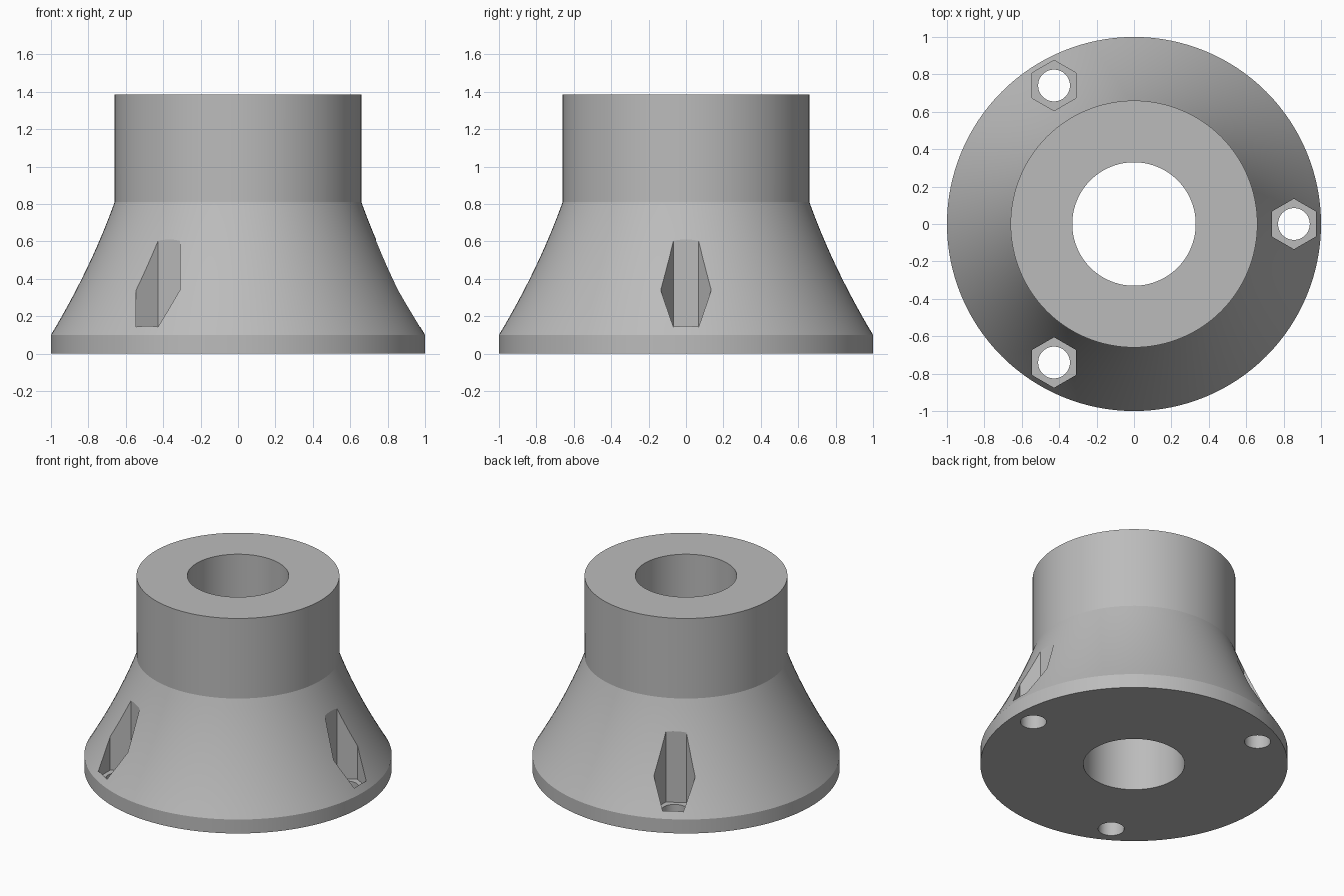
import bpy, bmesh, math
from mathutils import Vector

SEGMENTS = 128
FLANGE, SHOULDER, TOP = 0.10, 0.81, 1.385
BORE, NECK = 0.33, 0.66

cube = bpy.data.objects.get("Cube")
if cube:
    bpy.data.objects.remove(cube, do_unlink=True)

grey = bpy.data.materials.new("plain grey")
grey.use_nodes = True
colour = (0.5, 0.5, 0.5, 1)
grey.diffuse_color = colour
grey.node_tree.nodes["Principled BSDF"].inputs["Base Color"].default_value = colour


def add_object(name, bm):
    mesh = bpy.data.meshes.new(name)
    bmesh.ops.recalc_face_normals(bm, faces=bm.faces)
    bm.to_mesh(mesh)
    bm.free()
    mesh.materials.append(grey)
    obj = bpy.data.objects.new(name, mesh)
    bpy.context.collection.objects.link(obj)
    return obj


def lathe(name, profile):
    """Revolve a closed (radius, height) outline about z."""
    bm = bmesh.new()
    verts = [bm.verts.new((r, 0, z)) for r, z in profile]
    edges = [bm.edges.new((a, b)) for a, b in zip(verts, verts[1:] + verts[:1])]
    bmesh.ops.spin(bm, geom=verts + edges, cent=(0, 0, 0), axis=(0, 0, 1),
                   angle=math.tau, steps=SEGMENTS, use_merge=True)
    bmesh.ops.remove_doubles(bm, verts=bm.verts, dist=1e-5)
    return add_object(name, bm)


def prism(name, sides, radius, centre, z0, z1):
    """Upright prism with a corner on the y axis."""
    bm = bmesh.new()
    ring = [bm.verts.new((centre.x + radius * math.sin(math.tau * i / sides),
                          centre.y + radius * math.cos(math.tau * i / sides), z0))
            for i in range(sides)]
    face = bm.faces.new(ring)
    top = bmesh.ops.extrude_face_region(bm, geom=[face])["geom"]
    bmesh.ops.translate(bm, vec=(0, 0, z1 - z0),
                        verts=[g for g in top if isinstance(g, bmesh.types.BMVert)])
    obj = add_object(name, bm)
    obj.hide_render = True
    return obj


# Flared body: flange, concave flare, straight neck and bore
flare = []
for i in range(13):
    u = (SHOULDER - FLANGE) * i / 12
    flare.append((1 - 0.6 * u + 0.17 * u * u, FLANGE + u))
body = lathe("flared_body", [(BORE, 0), (1, 0)] + flare + [(NECK, TOP), (BORE, TOP)])

# Three hexagonal nut pockets, each with a round bolt hole through the flange
cutters = []
for i in range(3):
    angle = math.tau * i / 3
    centre = Vector((math.cos(angle), math.sin(angle))) * 0.855
    cutters.append(prism("nut_pocket_cutter", 6, 0.135, centre, FLANGE, 1.0))
    cutters.append(prism("bolt_hole_cutter", 48, 0.085, centre, -0.1, 0.3))

bpy.ops.object.select_all(action="DESELECT")
body.select_set(True)
bpy.context.view_layer.objects.active = body
for cutter in cutters:
    cut = body.modifiers.new("cut", "BOOLEAN")
    cut.operation = "DIFFERENCE"
    cut.solver = "EXACT"
    cut.object = cutter
    bpy.ops.object.modifier_apply(modifier=cut.name)
for cutter in cutters:
    bpy.data.objects.remove(cutter, do_unlink=True)

bpy.ops.object.shade_smooth_by_angle(angle=math.radians(15))
